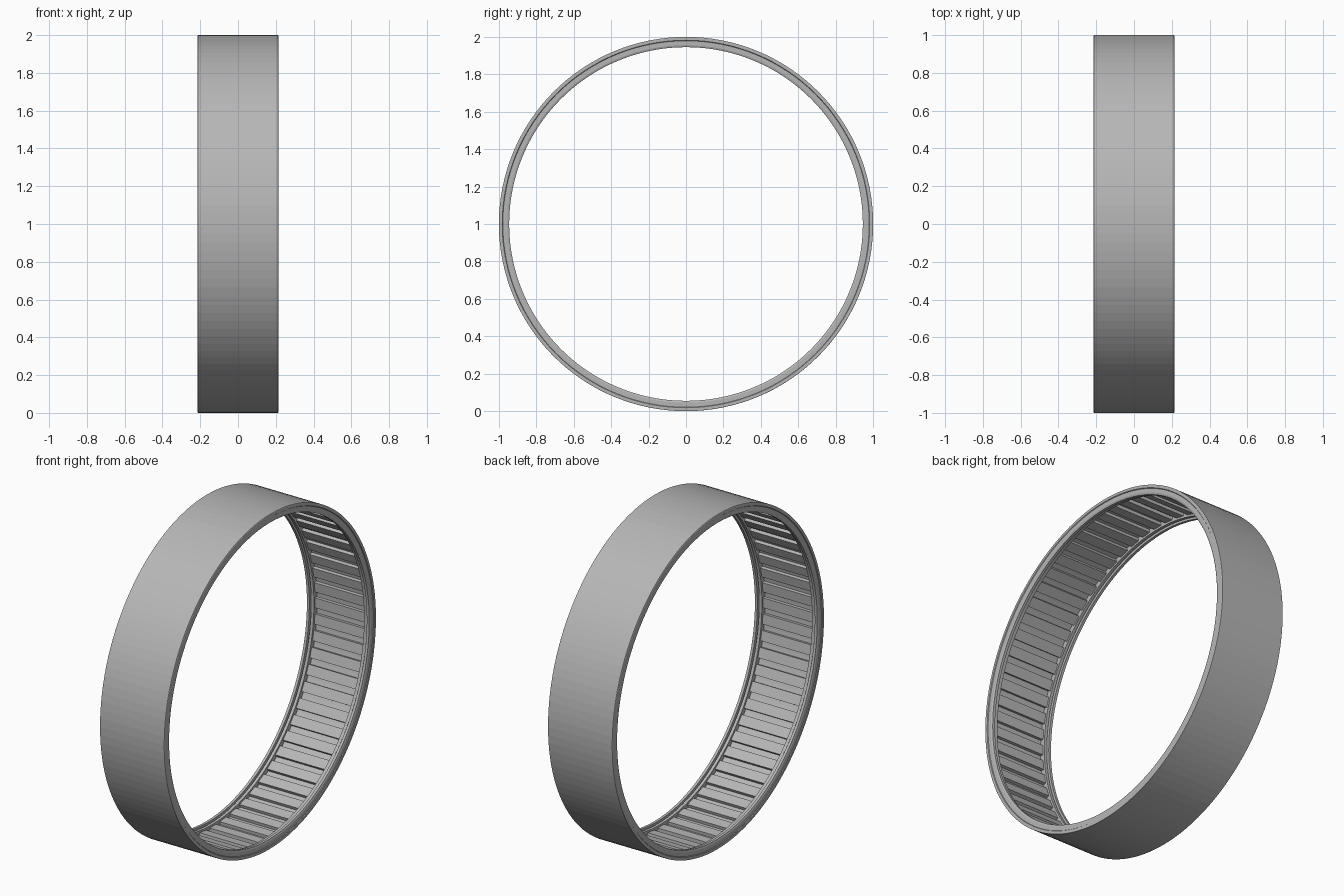
import bpy, bmesh
from math import cos, sin, pi

cube = bpy.data.objects.get("Cube")
if cube:
    bpy.data.objects.remove(cube, do_unlink=True)

SEGMENTS = 128
BARS = 64
GAP_SHARE = 0.38

steel = bpy.data.materials.new("grey_steel")
steel.use_nodes = True
grey = (0.47, 0.47, 0.47, 1)
steel.diffuse_color = grey
steel.node_tree.nodes["Principled BSDF"].inputs["Base Color"].default_value = grey


def point(x, r, a):
    return (x, r * cos(a), 1 + r * sin(a))


def finish(bm, name):
    bmesh.ops.recalc_face_normals(bm, faces=bm.faces)
    mesh = bpy.data.meshes.new(name)
    bm.to_mesh(mesh)
    bm.free()
    mesh.materials.append(steel)
    obj = bpy.data.objects.new(name, mesh)
    bpy.context.collection.objects.link(obj)


def lathe(name, profile):
    """Spin a closed (x, radius) profile round the x axis."""
    bm = bmesh.new()
    rings = [[bm.verts.new(point(x, r, 2 * pi * i / SEGMENTS)) for x, r in profile]
             for i in range(SEGMENTS)]
    n = len(profile)
    for i, ring in enumerate(rings):
        after = rings[(i + 1) % SEGMENTS]
        for j in range(n):
            k = (j + 1) % n
            bm.faces.new((ring[j], ring[k], after[k], after[j]))
    finish(bm, name)


# Outer shell with a raised rim and a thin inturned lip at each end
half = [(0.212, 1.0), (0.214, 0.997), (0.214, 0.982), (0.21, 0.979),
        (0.21, 0.955), (0.206, 0.945), (0.19, 0.945), (0.19, 0.985)]
lathe("outer_shell", half + [(-x, r) for x, r in reversed(half)])

# Cage end bands just inside the lips, standing proud of the bars
for side, label in ((1, "left"), (-1, "right")):
    lathe(label + "_cage_band", [(side * x, r) for x, r in
          ((0.184, 0.954), (0.184, 0.987), (0.166, 0.987), (0.166, 0.954))])

# Flat bars across the inside, with narrow grooves between them
bm = bmesh.new()
step = 2 * pi / BARS
spread = step * (1 - GAP_SHARE) / 2
for i in range(BARS):
    a = i * step
    ends = [[bm.verts.new(point(x, r, a + t)) for r, t in
             ((0.966, -spread), (0.987, -spread), (0.987, spread), (0.966, spread))]
            for x in (-0.168, 0.168)]
    for end in ends:
        bm.faces.new(end)
    for j in range(4):
        k = (j + 1) % 4
        bm.faces.new((ends[0][j], ends[0][k], ends[1][k], ends[1][j]))
finish(bm, "inner_bars")
